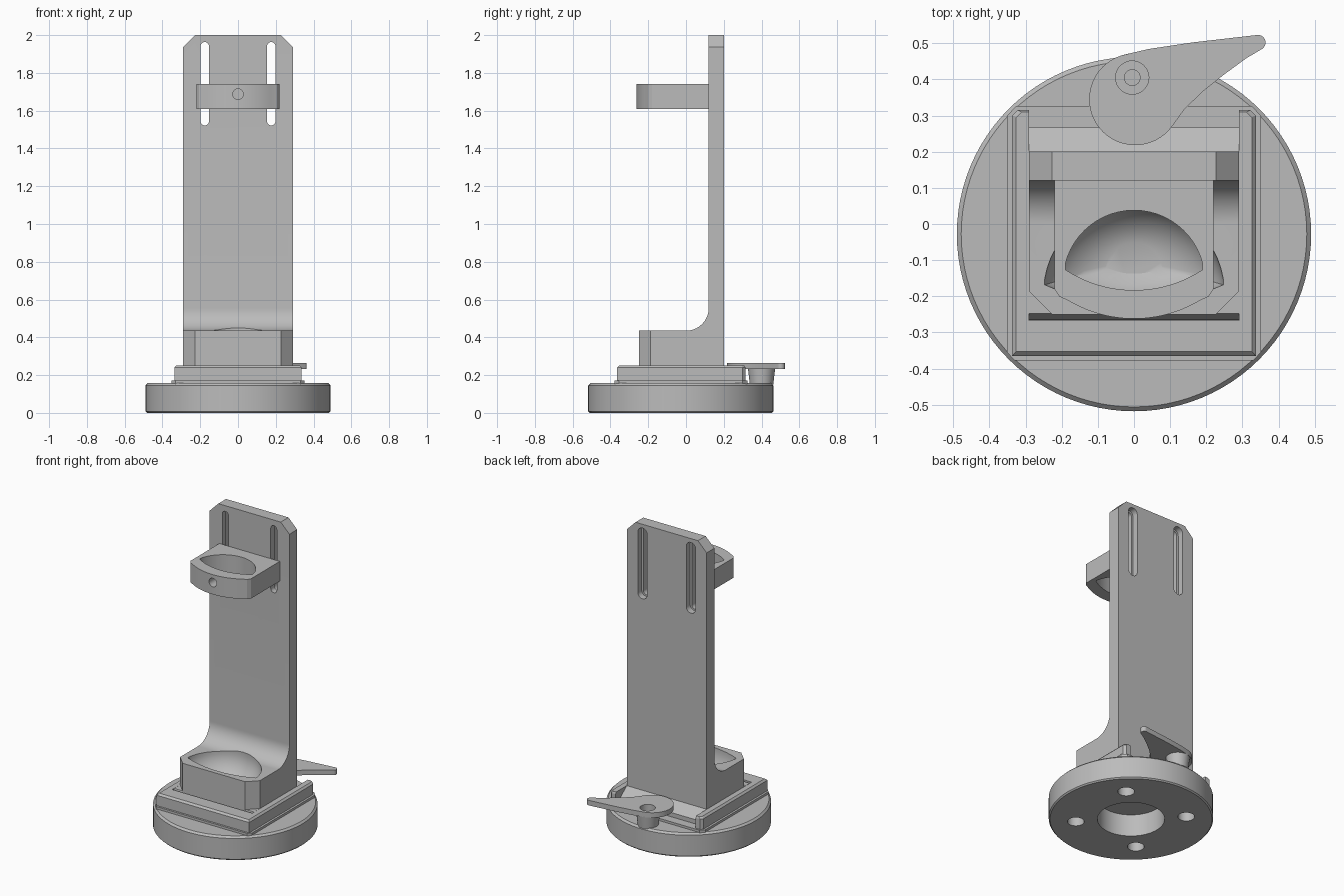
import bpy, bmesh
from math import sin, cos, asin, pi, radians, sqrt
from mathutils import Matrix

if "Cube" in bpy.data.objects:
    bpy.data.objects.remove(bpy.data.objects["Cube"])

grey = bpy.data.materials.new("grey plastic")
grey.use_nodes = True
GREY = (0.5, 0.5, 0.5, 1)
grey.diffuse_color = GREY
grey.node_tree.nodes["Principled BSDF"].inputs["Base Color"].default_value = GREY


def make(name, bm):
    bmesh.ops.recalc_face_normals(bm, faces=bm.faces)
    me = bpy.data.meshes.new(name)
    bm.to_mesh(me)
    bm.free()
    me.materials.append(grey)
    ob = bpy.data.objects.new(name, me)
    bpy.context.collection.objects.link(ob)
    return ob


def loft_bm(levels):
    """Solid through equal-length outlines, given as (points, z)."""
    bm = bmesh.new()
    rows = [[bm.verts.new((x, y, z)) for x, y in pts] for pts, z in levels]
    n = len(rows[0])
    for low, high in zip(rows, rows[1:]):
        for i in range(n):
            j = (i + 1) % n
            bm.faces.new((low[i], low[j], high[j], high[i]))
    bm.faces.new(rows[0][::-1])
    bm.faces.new(rows[-1])
    return bm


def loft(name, levels):
    return make(name, loft_bm(levels))


def arc(cx, cy, r, a0, a1, n=16):
    return [(cx + r * cos(radians(a0 + (a1 - a0) * i / n)),
             cy + r * sin(radians(a0 + (a1 - a0) * i / n))) for i in range(n + 1)]


def circle(cx, cy, r, n=64):
    return arc(cx, cy, r, 0, 360, n)[:-1]


def bow(hw, y, sag, n=24):
    """Shallow arc from (hw, y) to (-hw, y), bulging by sag along y."""
    s = abs(sag)
    r = (hw * hw + s * s) / (2 * s)
    a = asin(hw / r)
    sign = 1 if sag > 0 else -1
    return [(r * sin(a - 2 * a * i / n),
             y + sign * (r * cos(a - 2 * a * i / n) - r + s)) for i in range(n + 1)]


def lens(hw, tip, back, front):
    return bow(hw, tip + 0.008, back - tip) + bow(hw, tip - 0.008, front - tip)[::-1]


def scaled(pts, f, cy):
    return [(x * f, cy + (y - cy) * f) for x, y in pts]


def cut(target, cutter):
    cutter.hide_render = True
    mod = target.modifiers.new("cut", 'BOOLEAN')
    mod.operation, mod.solver, mod.object = 'DIFFERENCE', 'EXACT', cutter
    bpy.context.view_layer.objects.active = target
    bpy.ops.object.modifier_apply(modifier=mod.name)
    bpy.data.objects.remove(cutter)


def smooth(ob):
    bpy.ops.object.select_all(action='DESELECT')
    ob.select_set(True)
    bpy.context.view_layer.objects.active = ob
    bpy.ops.object.shade_smooth_by_angle(angle=radians(30))


# Round base with centre recess and four screw holes
CY, R = -0.028, 0.49
base = loft("round_base", [(circle(0, CY, r, 96), z) for r, z in
                           ((R - 0.008, 0), (R, 0.008), (R, 0.145), (R - 0.012, 0.157))])
cut(base, loft("recess", [(circle(0, CY, 0.2), z) for z in (-0.1, 0.145)]))
for k in range(4):
    a = pi / 4 + k * pi / 2
    cut(base, loft("screw_hole", [(circle(0.33 * cos(a), CY + 0.33 * sin(a), 0.05, 32), z)
                                  for z in (-0.1, 0.12)]))


# Sliding frame: thin flange below, open-backed rail above
def mirrored(half):
    return half + [(-x, y) for x, y in reversed(half)]


loft("frame_flange", [(mirrored([(0.33, -0.378), (0.351, -0.355), (0.351, 0.3), (0.326, 0.326)]), z)
                      for z in (0.15, 0.172)])


def rail(out, front, back):
    return mirrored([(out, front), (out, back - 0.015), (out - 0.015, back),
                     (0.291, back), (0.291, -0.267)])


loft("frame_rails", [(rail(0.337, -0.365, 0.315), 0.165), (rail(0.337, -0.365, 0.315), 0.24),
                     (rail(0.326, -0.353, 0.31), 0.252)])


# Sloped foot of the holder, seated in the rails
def rect(hw, y0, y1):
    return [(hw, y0), (hw, y1), (-hw, y1), (-hw, y0)]


loft("holder_foot", [(rect(0.29, -0.266, 0.267), 0.165), (rect(0.29, -0.266, 0.267), 0.2),
                     (rect(0.29, -0.248, 0.2), 0.252)])

# Holder: back plate, fillet and cup block from one side profile
profile = [(-0.25, 0.22), (0.2, 0.22), (0.2, 2), (0.12, 2)]
profile += arc(0, 0.555, 0.12, 0, -90, 16) + [(-0.25, 0.435)]
bm = loft_bm([(profile, -0.29), (profile, 0.29)])
bmesh.ops.transform(bm, verts=bm.verts,
                    matrix=Matrix(((0, 0, 1, 0), (1, 0, 0, 0), (0, 1, 0, 0), (0, 0, 0, 1))))


def is_corner(e):
    top = all(v.co.z > 1.99 for v in e.verts)
    front = all(v.co.y < -0.24 for v in e.verts)
    return (top or front) and abs(e.verts[0].co.x - e.verts[1].co.x) < 0.01


bmesh.ops.bevel(bm, geom=[e for e in bm.edges if is_corner(e)], offset=0.063,
                segments=1, affect='EDGES')
holder = make("holder_back_and_cup", bm)

# Bowl in the cup block
rim = lens(0.247, -0.16, 0.05, -0.212)
levels = [(scaled(rim, 1.0, -0.1), 0.75)]
for k in range(9):
    t = k / 8 * 0.95
    levels.append((scaled(rim, sqrt(1 - t * t), -0.1), 0.435 - 0.16 * t))
cut(holder, loft("bowl_cutter", levels[::-1]))


# Stepped slots through the plate
def slot(x, hw, z0, z1, y0, y1):
    pts = arc(x, z1 - hw, hw, 0, 180, 12) + arc(x, z0 + hw, hw, 180, 360, 12)
    bm = loft_bm([(pts, y0), (pts, y1)])
    bmesh.ops.transform(bm, verts=bm.verts,
                        matrix=Matrix(((1, 0, 0, 0), (0, 0, 1, 0), (0, 1, 0, 0), (0, 0, 0, 1))))
    return make("slot_cutter", bm)


for side in (-1, 1):
    cut(holder, slot(side * 0.176, 0.022, 1.522, 1.963, 0.05, 0.3))
    cut(holder, slot(side * 0.176, 0.034, 1.51, 1.975, 0.16, 0.3))

# Upper clamp ring with lens opening and front screw hole
front = bow(0.18, -0.213, -0.049)
outline = [(-0.22, 0.121), (-0.22, -0.18), (-0.207, -0.2)] + front[::-1]
outline += [(0.207, -0.2), (0.22, -0.18), (0.22, 0.121)]
clamp = loft("clamp_ring", [(outline, 1.61), (outline, 1.74)])
cut(clamp, loft("lens_cutter", [(lens(0.19, -0.118, 0.03, -0.175), z) for z in (1.5, 1.8)]))
cut(clamp, slot(0, 0.028, 1.66, 1.7161, -0.4, -0.1))

# Locking lever: teardrop arm, tapered hub and bolt
arm = arc(0.003, 0.345, 0.127, 100, 325, 32)
arm += [(0.14, 0.318), (0.19, 0.366), (0.25, 0.414), (0.31, 0.458)]
arm += arc(0.343, 0.502, 0.021, -55, 97, 10) + [(0.16, 0.502), (0.04, 0.484)]
lever = loft("lever_arm", [(arm, 0.232), (arm, 0.265)])
hub = loft("lever_hub", [(circle(-0.005, 0.4, 0.062, 40), 0.15), (circle(-0.005, 0.4, 0.072, 40), 0.236)])
for part in (lever, hub):
    cut(part, loft("bolt_recess", [(circle(-0.005, 0.405, 0.046, 40), z) for z in (0.2, 0.4)]))
bolt = loft("lever_bolt", [(circle(-0.005, 0.405, 0.023, 32), z) for z in (0.18, 0.225)])

for part in (base, holder, clamp, lever, hub, bolt):
    smooth(part)
